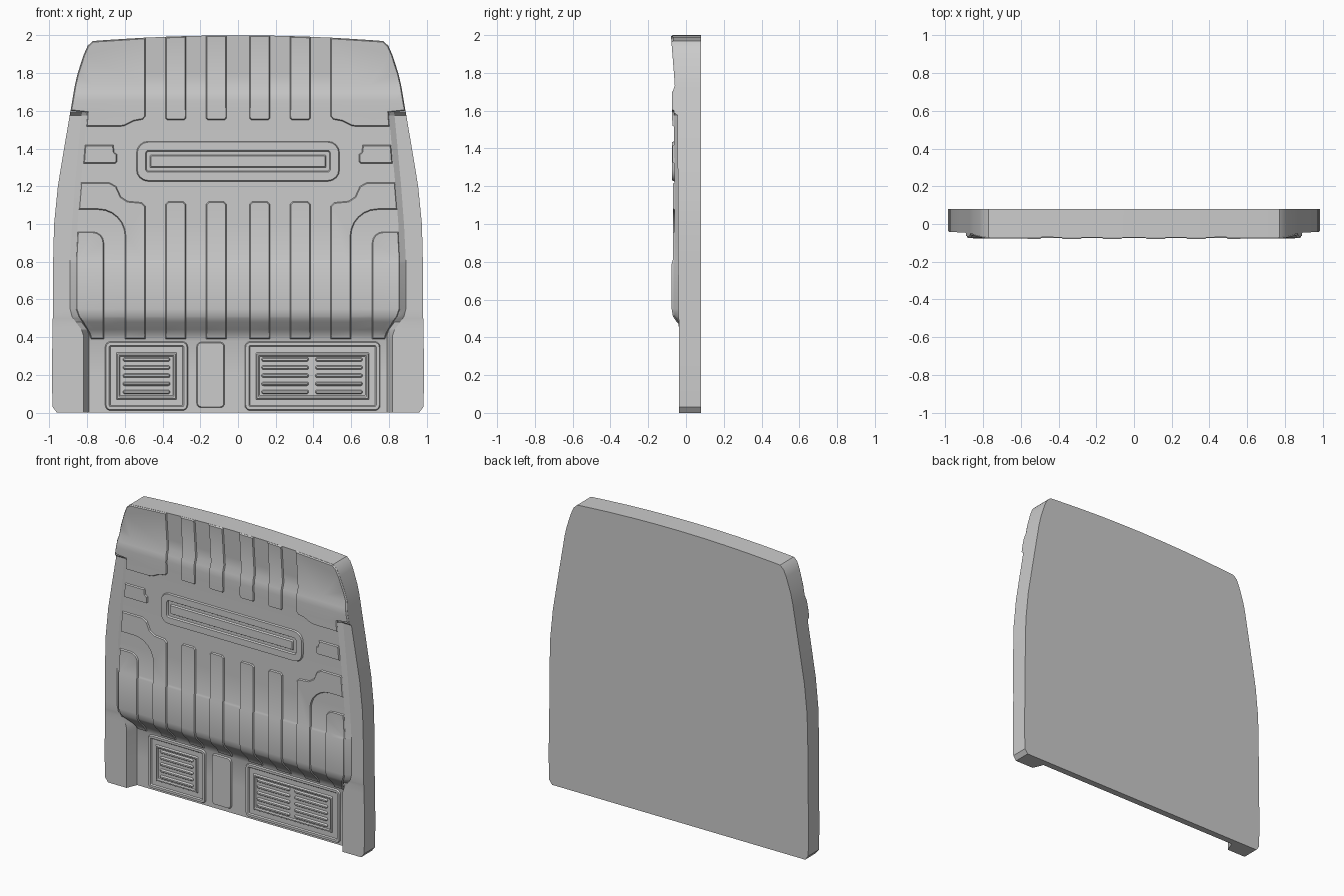
import bpy, bmesh, math
from mathutils import Vector

if "Cube" in bpy.data.objects:
    bpy.data.objects.remove(bpy.data.objects["Cube"])

# Tables of (z, value): front depth, half width, inner panel edge, side flange depth
DEPTH = [(0, .035), (.38, .035), (.41, .025), (.44, .002), (.48, -.04), (.51, -.06), (.55, -.067),
         (.79, -.067), (.81, -.061), (1.2, -.061), (1.575, -.064), (1.65, -.066), (1.695, -.064),
         (1.735, -.050), (2, -.071)]
WIDTH = [(0, .96), (.03, .983), (.2, .987), (.5, .982), (.8, .98), (1, .975), (1.2, .955), (1.4, .922),
         (1.6, .888), (1.735, .865), (1.8, .85), (1.9, .817), (1.945, .797), (2, .77)]
INNER = [(0, .79), (.41, .79), (.44, .80), (.48, .83), (.51, .85), (.55, .86), (.8, .86), (1, .85),
         (1.2, .835), (1.575, .80), (2, .70)]
FLANGE = [(0, -.037), (.48, -.037), (.51, -.04), (1.575, -.045)]


def at(table, z):
    z = min(max(z, table[0][0]), table[-1][0])
    for (a, u), (b, v) in zip(table, table[1:]):
        if z <= b:
            return u + (v - u) * (z - a) / (b - a)


def finish(bm, name):
    me = bpy.data.meshes.new(name)
    bm.to_mesh(me)
    bm.free()
    ob = bpy.data.objects.new(name, me)
    bpy.context.collection.objects.link(ob)
    bpy.ops.object.select_all(action='DESELECT')
    ob.select_set(True)
    bpy.context.view_layer.objects.active = ob
    bpy.ops.object.shade_smooth_by_angle(angle=math.radians(25))
    return ob


# Main shell: lofted front face, side wall and flat back
def shell():
    bm = bmesh.new()
    rows = sorted({z for t in (DEPTH, WIDTH) for z, _ in t} | {1.59})
    grid = []
    for z in rows:
        a, w = at(INNER, z), at(WIDTH, z)
        half = [0, a * .25, a * .5, a * .75, a, a + .03, w]
        row = []
        for s, i in [(-1, i) for i in range(6, 0, -1)] + [(1, i) for i in range(7)]:
            x = half[i]
            zz = 2 - .03 * (x / .77) ** 2 if z == 2 else z
            y = at(FLANGE, z) if i > 4 and z < 1.58 else at(DEPTH, zz)
            row.append(bm.verts.new((s * x, y, zz)))
        grid.append(row)
    for p, q in zip(grid, grid[1:]):
        for i in range(len(p) - 1):
            bm.faces.new((p[i], p[i + 1], q[i + 1], q[i]))
    rim = [e for e in bm.edges if e.is_boundary]
    out = bmesh.ops.extrude_edge_only(bm, edges=rim)['geom']
    for v in out:
        if isinstance(v, bmesh.types.BMVert):
            v.co.y = .08
    bmesh.ops.holes_fill(bm, edges=[e for e in bm.edges if e.is_boundary], sides=0)
    bmesh.ops.recalc_face_normals(bm, faces=bm.faces)
    finish(bm, "panel_shell")


# Raised pad that follows the shell's depth, made on both sides
def pad(name, pts, h=.009):
    full = bmesh.new()
    tmp = bpy.data.meshes.new("tmp")
    for s in (1, -1):
        bm = bmesh.new()
        f = bm.faces.new([bm.verts.new((s * x, 0, z)) for x, z in pts])
        f.normal_update()
        if f.normal.y > 0:
            f.normal_flip()
        bmesh.ops.triangulate(bm, faces=bm.faces[:])
        for z, _ in DEPTH[1:-1]:
            bmesh.ops.bisect_plane(bm, geom=bm.verts[:] + bm.edges[:] + bm.faces[:], dist=1e-5,
                                   plane_co=Vector((0, 0, z)), plane_no=Vector((0, 0, 1)))
        bmesh.ops.inset_region(bm, faces=bm.faces[:], thickness=.006, use_boundary=True,
                               use_even_offset=True)
        for v in bm.verts:
            v.co.y = at(DEPTH, v.co.z) + (.002 if v.is_boundary else -h)
        bm.to_mesh(tmp)
        bm.free()
        full.from_mesh(tmp)
    bpy.data.meshes.remove(tmp)
    bm = full
    bm.normal_update()
    finish(bm, name)


# Rounded rectangle stepped through (inset, height) rings and capped
def stepped(name, boxes, rings, base, r):
    bm = bmesh.new()
    for x0, x1, z0, z1 in boxes:
        loops = []
        for d, h in rings:
            rad = max(r - d, .004)
            loop = []
            for k, (cx, cz) in enumerate([(x1, z1), (x0, z1), (x0, z0), (x1, z0)]):
                sx, sz = (1, -1, -1, 1)[k], (1, 1, -1, -1)[k]
                for j in range(5):
                    t = math.pi / 2 * (k + j / 4)
                    loop.append(bm.verts.new((cx - sx * (d + rad) + rad * math.cos(t), base - h,
                                              cz - sz * (d + rad) + rad * math.sin(t))))
            loops.append(loop)
        for p, q in zip(loops, loops[1:]):
            for i in range(len(p)):
                j = (i + 1) % len(p)
                bm.faces.new((p[i], p[j], q[j], q[i]))
        bm.faces.new(loops[-1])
    finish(bm, name)


shell()

# Upper tongues, lower ribs
for n, x0, x1 in (("inner", .06, .17), ("outer", .275, .385)):
    top = [2 - .03 * (x / .77) ** 2 for x in (x0, x1)]
    pad("upper_tongue_" + n, [(x0, top[0]), (x0, 1.56), (x0 + .01, 1.55), (x1 - .01, 1.55),
                              (x1, 1.56), (x1, top[1])])
    pad("lower_rib_" + n, [(x0, .39), (x1, .39), (x1, 1.105), (x1 - .015, 1.12),
                           (x0 + .015, 1.12), (x0, 1.105)])

# Upper corner plates
pad("upper_corner_plate", [(.49, 1.988), (.49, 1.57), (.505, 1.553), (.55, 1.545), (.60, 1.52), (.63, 1.515),
                           (.805, 1.515), (.80, 1.59), (.888, 1.6), (.865, 1.735), (.85, 1.8),
                           (.817, 1.9), (.797, 1.945), (.77, 1.97)])
# Side tongues
pad("side_tongue", [(.64, 1.33), (.65, 1.32), (.82, 1.32), (.812, 1.42), (.66, 1.42), (.655, 1.38), (.64, 1.37)])
# Curved side ribs
arc = [(.74 - .14 * math.cos(t), .935 + .14 * math.sin(t)) for t in (i * math.pi / 12 for i in range(7))]
pad("curved_side_rib", [(.834, 1.22), (.68, 1.22), (.645, 1.2), (.62, 1.145), (.585, 1.122), (.51, 1.115),
                        (.49, 1.095), (.49, .39), (.60, .39)] + arc + [(.846, 1.075)])
arc = [(.77 - .06 * math.cos(t), .90 + .06 * math.sin(t)) for t in (i * math.pi / 8 for i in range(5))]
pad("side_plate", [(.71, .39)] + arc + [(.852, .96), (.86, .8), (.86, .55), (.845, .51),
                                        (.825, .48), (.79, .42), (.78, .39)])

# Central racetrack ring with raised middle
stepped("racetrack_ring", [(-.54, .54, 1.225, 1.44)],
        [(0, -.002), (.006, .011), (.05, .011), (.056, .001), (.074, .001), (.08, .011)], -.062, .065)

# Vent frames, cover plate and louvres in the lower recess
frame = [(0, -.002), (.006, .010), (.022, .010), (.028, .002), (.06, .002), (.066, .012),
         (.074, .012), (.08, .004)]
stepped("vent_frames", [(-.705, -.265, .01, .378), (.035, .755, .01, .378)], frame, .035, .03)
stepped("cover_plate", [(-.22, -.07, .025, .375)], [(0, -.002), (.006, .010)], .035, .025)
bars = [(x0, x1, z - .011, z + .011) for x0, x1 in ((-.61, -.36), (.125, .375), (.41, .66))
        for z in (.11, .153, .196, .239, .282)]
stepped("vent_louvres", bars, [(0, -.002), (.002, .008), (.006, .013)], .031, .010)
